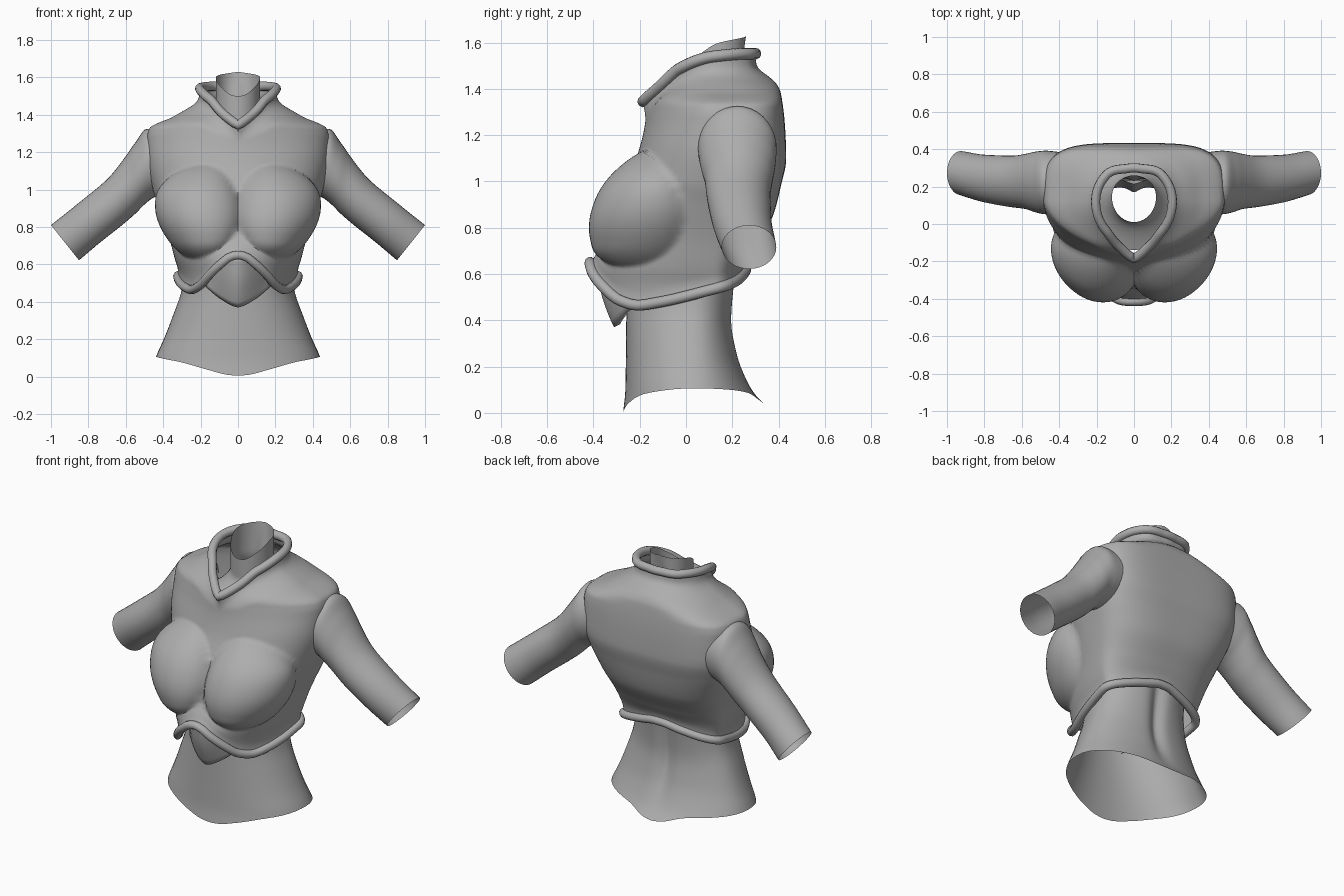
import bpy, bmesh, math

if "Cube" in bpy.data.objects:
    bpy.data.objects.remove(bpy.data.objects["Cube"])

grey = bpy.data.materials.new("plain_grey")
grey.diffuse_color = (0.42, 0.42, 0.42, 1)
grey.use_nodes = True
grey.node_tree.nodes["Principled BSDF"].inputs["Base Color"].default_value = grey.diffuse_color


def ease(pts, x):
    """Smooth curve through (x, value) points without overshoot."""
    if x <= pts[0][0]:
        return pts[0][1]
    if x >= pts[-1][0]:
        return pts[-1][1]
    s = [(b[1] - a[1]) / (b[0] - a[0]) for a, b in zip(pts, pts[1:])]
    m = [0] + [2 * a * b / (a + b) if a * b > 0 else 0 for a, b in zip(s, s[1:])] + [0]
    m[0], m[-1] = s[0], s[-1]
    for i, (a, b) in enumerate(zip(pts, pts[1:])):
        if x <= b[0]:
            h = b[0] - a[0]
            t = (x - a[0]) / h
            return ((2*t**3 - 3*t*t + 1) * a[1] + (t**3 - 2*t*t + t) * h * m[i]
                    + (3*t*t - 2*t**3) * b[1] + (t**3 - t*t) * h * m[i + 1])


def finish(ob, angle=40):
    ob.data.materials.clear()
    ob.data.materials.append(grey)
    bpy.ops.object.select_all(action='DESELECT')
    ob.select_set(True)
    bpy.context.view_layer.objects.active = ob
    bpy.ops.object.shade_smooth_by_angle(angle=math.radians(angle))
    return ob


def loft(name, rings, closed=True, flip=False, skip=None):
    """Skin a list of equal rings; skip(centre) leaves faces out."""
    bm = bmesh.new()
    vs = [[bm.verts.new(p) for p in r] for r in rings]
    n = len(rings[0])
    for a, b in zip(vs, vs[1:]):
        for j in range(n if closed else n - 1):
            k = (j + 1) % n
            f = bm.faces.new((a[j], a[k], b[k], b[j]))
            if skip and skip(f.calc_center_median()):
                bm.faces.remove(f)
    if flip:
        bmesh.ops.reverse_faces(bm, faces=bm.faces)
    me = bpy.data.meshes.new(name)
    bm.to_mesh(me)
    bm.free()
    ob = bpy.data.objects.new(name, me)
    bpy.context.collection.objects.link(ob)
    return finish(ob, 50)


def rim(name, pts, radius):
    """Round bead along a closed loop."""
    cu = bpy.data.curves.new(name, 'CURVE')
    cu.dimensions = '3D'
    cu.bevel_depth, cu.bevel_resolution = radius, 3
    sp = cu.splines.new('POLY')
    sp.points.add(len(pts) - 1)
    for p, co in zip(sp.points, pts):
        p.co = (*co, 1)
    sp.use_cyclic_u = True
    ob = bpy.data.objects.new(name, cu)
    bpy.context.collection.objects.link(ob)
    bpy.context.view_layer.objects.active = ob
    ob.select_set(True)
    bpy.ops.object.convert(target='MESH')
    return finish(bpy.context.object, 60)


def oval(phi, w, d, n):
    return (abs(math.sin(phi) / w)**n + abs(math.cos(phi) / d)**n) ** (-1 / n)


def angles(n):
    """Angles from the front (-y), with degrees folded to one side."""
    return [(a, math.degrees(min(a, 2*math.pi - a)))
            for a in (2*math.pi*i/n for i in range(n))]


def place(phi, r, yc, z):
    return (r * math.sin(phi), yc - r * math.cos(phi), z)


# ---- chest shell: profiles against height, edges against angle
YC = 0.12
WIDTH = [(.45, .295), (.55, .312), (.62, .335), (.75, .37), (.9, .42), (1.0, .455), (1.15, .482),
         (1.28, .485), (1.33, .472), (1.355, .43), (1.385, .355), (1.43, .285), (1.48, .23), (1.56, .20)]
FRONT = [(.45, -.385), (.62, -.405), (.68, -.39), (.75, -.35), (.87, -.30), (1.0, -.255),
         (1.13, -.205), (1.23, -.18), (1.30, -.17), (1.36, -.16), (1.42, -.11), (1.5, -.04), (1.56, 0)]
BACK = [(.5, .22), (.62, .245), (.72, .30), (.85, .375), (.98, .41), (1.1, .433), (1.2, .43),
        (1.38, .41), (1.45, .37), (1.5, .32), (1.56, .30)]
HEM = [(0, .65), (4, .643), (9, .61), (17, .55), (27, .485), (37, .465), (50, .478), (90, .535), (130, .59),
       (172, .615), (180, .615)]
NECK_Z = [(0, 1.345), (20, 1.41), (45, 1.485), (90, 1.54), (135, 1.552), (180, 1.552)]
NECK_R = [(0, .305), (20, .25), (45, .215), (90, .205), (135, .205), (170, .18), (180, .18)]
N_FRONT = [(1.0, 2.1), (1.15, 2.0), (1.33, 1.65), (1.45, 1.8)]
N_BACK = [(.6, 2.2), (.8, 2.7), (1.0, 3.5), (1.15, 4.0), (1.33, 4.0), (1.44, 2.2)]


def shell(phi, deg, t):
    z0, z1 = ease(HEM, deg), ease(NECK_Z, deg)
    z = z0 + (z1 - z0) * t
    if deg < 90:
        r = oval(phi, ease(WIDTH, z), YC - ease(FRONT, z), ease(N_FRONT, z))
    else:
        r = oval(phi, ease(WIDTH, z), ease(BACK, z) - YC, ease(N_BACK, z))
    # bust domes, fading softly into the ribs
    q = (deg - 31) / (32.5 if deg < 31 else 41)
    e = 1 - q * q - ((z - .88) / (.255 if z > .88 else .25))**2
    if e > 0:
        e = 1.1 * e * e / (e + .1)
        r += .155 * e**.7
    # flare onto the hem
    if t < .07:
        r += .014 * (1 - t / .07)**2
    # gather into the neckline
    k = min(max((t - .86) / .14, 0), 1)
    k = k * k * (3 - 2 * k)
    return place(phi, r * (1 - k) + ease(NECK_R, deg) * k, YC, z)


ring = angles(128)
armhole = lambda c: (abs(c.x) > .42 and ((c.y - .21) / .11)**2 + ((c.z - 1.14) / .13)**2 < 1)
rows = [[shell(p, d, i / 96) for p, d in ring] for i in range(97)]
loft("chest_shell", rows, skip=armhole)
rim("hem_rim", rows[0], .024)
rim("collar_rim", rows[-1], .025)

# ---- waist: open flared tube with a spine groove
W_WIDTH = [(.0, .47), (.11, .437), (.2, .397), (.32, .35), (.47, .30), (.6, .285), (.75, .29)]
W_FRONT = [(0, -.272), (.1, -.262), (.45, -.258), (.75, -.27)]
W_BACK = [(.03, .345), (.08, .30), (.15, .262), (.25, .225), (.4, .2), (.5, .207), (.75, .25)]
W_HEM = [(0, .005), (10, .009), (30, .037), (60, .085), (90, .106), (140, .085), (170, .045), (180, .04)]


def waist(phi, deg, t):
    z = ease(W_HEM, deg) * (1 - t) + .72 * t
    d = .03 - ease(W_FRONT, z) if deg < 90 else ease(W_BACK, z) - .03
    r = oval(phi, ease(W_WIDTH, z), d, 2.15)
    r -= .03 * math.exp(-((deg - 180) / 14)**2) * min(max(z - .06, 0) / .25, 1)
    return place(phi, r, .03, z)


loft("waist", [[waist(p, d, i / 24) for p, d in angles(64)] for i in range(25)])

# ---- neck: open tube with a slanted rim, spreading under the collar
N_TOP = [(0, 1.50), (12, 1.503), (40, 1.54), (90, 1.60), (180, 1.63)]


def neck(phi, deg, t):
    z = 1.27 * (1 - t) + ease(N_TOP, deg) * t
    r = oval(phi, .118, .135 if deg < 90 else .115, 2)
    r -= .03 * math.exp(-((deg - 180) / 22)**2) * (1 - abs(2 * t - 1))
    base = oval(phi, .23, .285 if deg < 90 else .2, 1.9)
    k = max(1 - t / .5, 0)**2
    return place(phi, r + (base - r) * k, .145, z)


loft("neck", [[neck(p, d, i / 16) for p, d in angles(48)] for i in range(17)])

# ---- arms: top x, z; bottom x, z; y range
ARM = [(.40, 1.325, .40, .98, .06, .385), (.485, 1.325, .455, .955, .052, .392),
       (.55, 1.25, .50, .92, .062, .387), (.61, 1.165, .55, .87, .08, .375),
       (.69, 1.065, .62, .81, .09, .365), (.85, .93, .74, .715, .115, .37),
       (1.0, .81, .85, .622, .155, .39)]
keys = [[(i, row[c]) for i, row in enumerate(ARM)] for c in range(6)]
for side, label in ((1, "left"), (-1, "right")):
    rings = []
    for i in range(31):
        tx, tz, bx, bz, y0, y1 = (ease(k, i / 5) for k in keys)
        rings.append([])
        for j in range(36):
            a = 2 * math.pi * j / 36
            u, v = math.cos(a), math.sin(a)
            rings[-1].append((side * ((tx + bx) / 2 + (tx - bx) / 2 * v),
                              (y0 + y1) / 2 + (y1 - y0) / 2 * u,
                              (tz + bz) / 2 + (tz - bz) / 2 * v))
    loft(label + "_arm", rings, flip=side < 0)

# ---- pointed belly plate under the hem
plate = []
for i in range(11):
    t = i / 10
    row = []
    for j in range(21):
        x = -.17 + .017 * j
        q = abs(x) / .17
        z = (.37 + .11 * q**1.5) * (1 - t) + .64 * t
        out = ease([(0, .31), (.15, .33), (.6, .37), (1, .385)], t)
        row.append((x, -out + (out - .225) * q**1.7, z))
    plate.append(row)
belly = loft("belly_plate", plate, closed=False)
mod = belly.modifiers.new("thickness", 'SOLIDIFY')
mod.thickness, mod.offset = .03, -1
